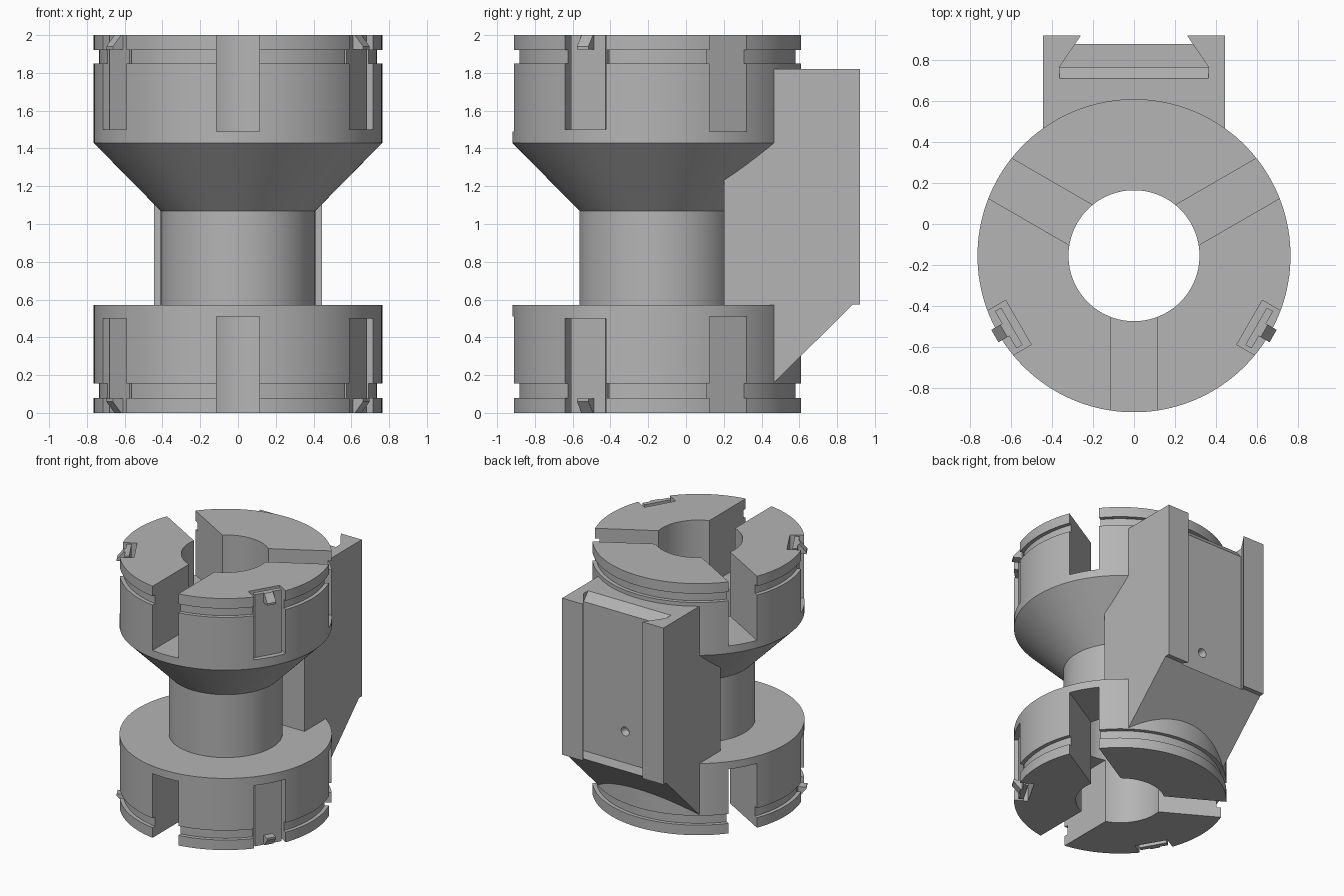
import bpy, bmesh, math
from mathutils import Vector

if "Cube" in bpy.data.objects:
    bpy.data.objects.remove(bpy.data.objects["Cube"])

CY = -0.155          # spool axis position in y
R, BORE = 0.765, 0.32

grey = bpy.data.materials.new("plain_grey")
grey.diffuse_color = (0.46, 0.46, 0.46, 1)
grey.use_nodes = True
grey.node_tree.nodes["Principled BSDF"].inputs["Base Color"].default_value = grey.diffuse_color


def make_object(name, bm):
    bmesh.ops.recalc_face_normals(bm, faces=bm.faces)
    me = bpy.data.meshes.new(name)
    bm.to_mesh(me)
    bm.free()
    me.materials.append(grey)
    ob = bpy.data.objects.new(name, me)
    bpy.context.collection.objects.link(ob)
    return ob


def prism(name, pts, lo, hi, place):
    """Extrude 2D points from lo to hi; place maps (a, b, c) to a position."""
    bm = bmesh.new()
    rings = [[bm.verts.new(place(a, b, c)) for a, b in pts] for c in (lo, hi)]
    bm.faces.new(rings[0])
    bm.faces.new(rings[1])
    n = len(pts)
    for i in range(n):
        j = (i + 1) % n
        bm.faces.new((rings[0][i], rings[0][j], rings[1][j], rings[1][i]))
    return make_object(name, bm)


def lathe(name, pts, steps=120):
    """Revolve a closed (radius, z) outline around the spool axis."""
    bm = bmesh.new()
    rings = []
    for s in range(steps):
        t = 2 * math.pi * (s + 0.5) / steps
        rings.append([bm.verts.new((r * math.cos(t), CY + r * math.sin(t), z)) for r, z in pts])
    n = len(pts)
    for s in range(steps):
        p, q = rings[s], rings[(s + 1) % steps]
        for i in range(n):
            j = (i + 1) % n
            bm.faces.new((p[i], p[j], q[j], q[i]))
    return make_object(name, bm)


def boolean(target, tool, op='DIFFERENCE'):
    mod = target.modifiers.new(op.lower(), 'BOOLEAN')
    mod.operation, mod.solver, mod.object = op, 'EXACT', tool
    bpy.context.view_layer.objects.active = target
    bpy.ops.object.modifier_apply(modifier=mod.name)
    bpy.data.objects.remove(tool, do_unlink=True)


def radial(degrees, flip):
    """Placement with a = outward, b = height, c = sideways; flip mirrors to the bottom end."""
    u = Vector((math.cos(math.radians(degrees)), math.sin(math.radians(degrees)), 0))
    t = Vector((-u.y, u.x, 0))
    return lambda a, b, c: Vector((0, CY, 2 - b if flip else b)) + u * a + t * c


def along_x(a, b, c):
    return (c, a, b)


def along_z(a, b, c):
    return (a, b, c)


# Hollow spool with grooved end drums, a neck and a cone
G = 0.735
body = lathe("spool_body", [
    (BORE, 0), (R, 0), (R, 0.08), (G, 0.08), (G, 0.155), (R, 0.155), (R, 0.57),
    (0.41, 0.57), (0.41, 1.07), (R, 1.43), (R, 1.85), (G, 1.85), (G, 1.92),
    (R, 1.92), (R, 2), (BORE, 2)])

# Mounting block on the back with a sloped underside
block = prism("mounting_block", [
    (0.2, 0.4), (0.35, 0.16), (0.465, 0.16), (0.885, 0.575), (0.92, 0.575),
    (0.92, 1.82), (0.2, 1.82)], -0.445, 0.445, along_x)

# Dovetail channel, its top lead-in and the small dimple
boolean(block, prism("channel_cutter", [
    (-0.365, 0.765), (0.365, 0.765), (0.24, 0.95), (-0.24, 0.95)], 0.57, 1.95, along_z))
boolean(block, prism("lead_in_cutter", [
    (0.766, 1.754), (0.655, 1.885), (0.766, 1.885)], -0.364, 0.364, along_x))
bm = bmesh.new()
bmesh.ops.create_cone(bm, cap_ends=True, segments=24, radius1=0.02, radius2=0.045, depth=0.08)
for v in bm.verts:
    v.co = Vector((v.co.x, 0.755 + v.co.z, 0.82 + v.co.y))
boolean(block, make_object("dimple_cutter", bm))

boolean(body, block, 'UNION')

for flip in (False, True):
    end = "bottom" if flip else "top"
    # Three radial slots per end
    for deg in (-90, 30, 150):
        boolean(body, prism("slot_cutter", [
            (0.1, 1.49), (1, 1.49), (1, 2.1), (0.1, 2.1)], -0.113, 0.113, radial(deg, flip)))
    # Two latch pockets per end, each holding a springy plate with a wedge catch
    for deg, side in ((-30, "right"), (210, "left")):
        place = radial(deg, flip)
        boolean(body, prism("pocket_cutter", [
            (0.652, 1.5), (0.9, 1.5), (0.9, 2.1), (0.652, 2.1)], -0.125, 0.125, place))
        prism(f"{end}_{side}_latch_plate", [
            (0.689, 1.5), (0.724, 1.5), (0.724, 2), (0.689, 2)], -0.105, 0.105, place)
        prism(f"{end}_{side}_latch_catch", [
            (0.715, 1.925), (0.785, 1.925), (0.785, 1.94), (0.735, 2), (0.715, 2)],
            -0.035, 0.035, place)

# Smooth the round surfaces, keep hard edges crisp
bpy.ops.object.select_all(action='DESELECT')
body.select_set(True)
bpy.context.view_layer.objects.active = body
bpy.ops.object.shade_smooth_by_angle(angle=math.radians(25))
